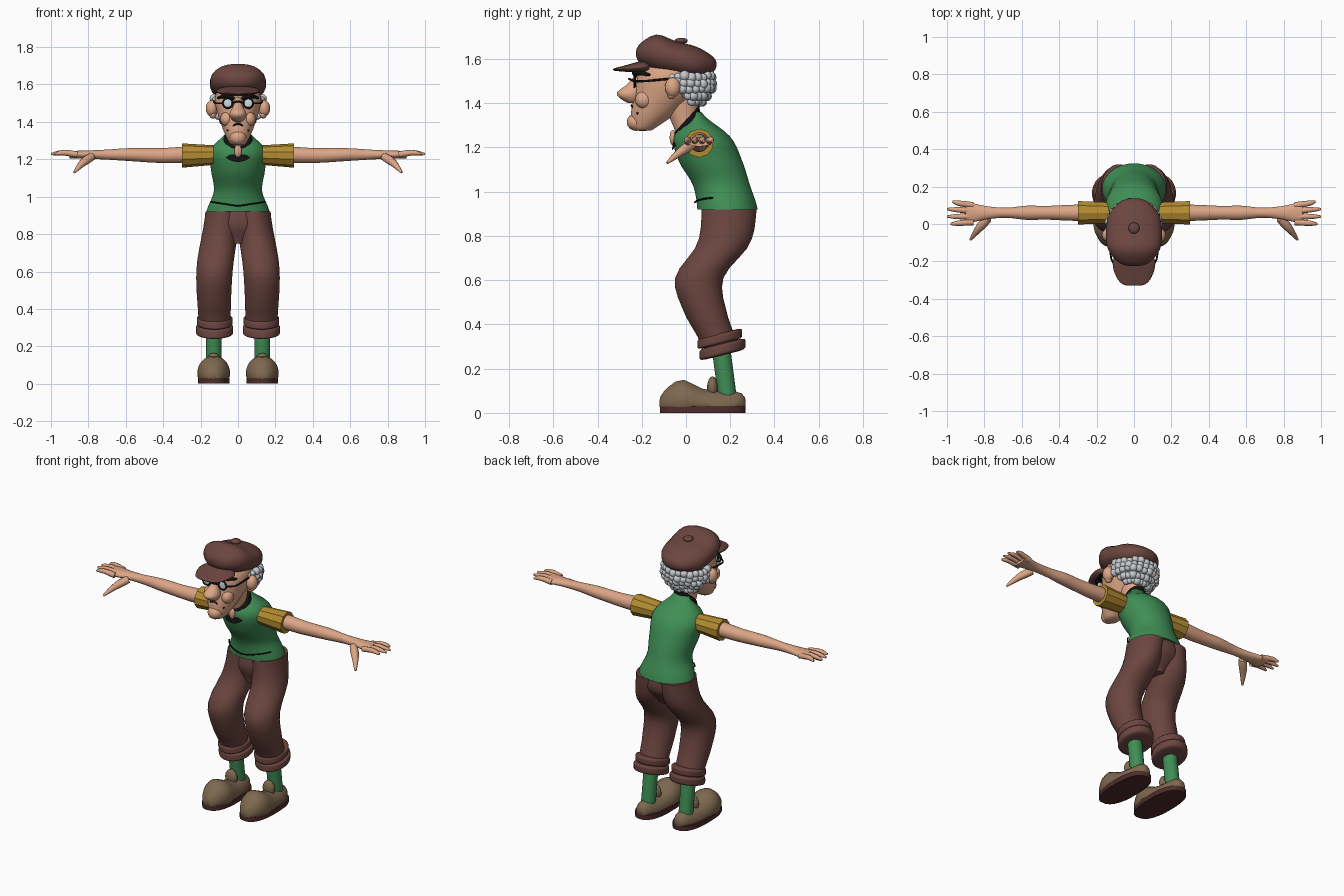
import bpy, bmesh, random
from math import sin, cos, pi, radians, copysign
from mathutils import Vector

random.seed(4)
cube = bpy.data.objects.get("Cube")
if cube:
    bpy.data.objects.remove(cube)


def material(name, red, green, blue):
    mat = bpy.data.materials.new(name)
    mat.use_nodes = True
    mat.diffuse_color = (red, green, blue, 1)
    shader = mat.node_tree.nodes["Principled BSDF"]
    shader.inputs["Base Color"].default_value = mat.diffuse_color
    shader.inputs["Roughness"].default_value = .8
    return mat


SKIN = material("skin", .72, .38, .24)
BROWN = material("brown cloth", .15, .06, .05)
GREEN = material("green knit", .05, .27, .09)
YELLOW = material("mustard cloth", .45, .26, .03)
LEATHER = material("tan leather", .21, .14, .08)
SOLE = material("dark sole", .08, .025, .025)
GREY = material("grey hair", .56, .59, .62)
BLACK = material("black", .006, .006, .006)
GLASS = material("pale glass", .62, .72, .76)


def spline(values, s):
    """Smooth value at s (0 to 1) through evenly spaced values."""
    if not isinstance(values, (list, tuple)):
        return values
    last = len(values) - 1
    i = min(int(s * last), last - 1)
    f = s * last - i
    before, a, b, after = (values[max(0, min(last, i + k))] for k in (-1, 0, 1, 2))
    start, end = (b - before) / 2, (after - a) / 2
    return a + f * (start + f * (3 * (b - a) - 2 * start - end + f * (2 * (a - b) + start + end)))


def finish(obj, mat, mirror=False, smooth=True):
    obj.data.materials.append(mat)
    if smooth and obj.type == 'MESH':
        bpy.ops.object.select_all(action='DESELECT')
        obj.select_set(True)
        bpy.context.view_layer.objects.active = obj
        bpy.ops.object.shade_smooth_by_angle(angle=radians(60))
    if mirror:
        obj.modifiers.new("Mirror", 'MIRROR')


def mesh_object(name, bm):
    bmesh.ops.recalc_face_normals(bm, faces=bm.faces[:])
    mesh = bpy.data.meshes.new(name)
    bm.to_mesh(mesh)
    bm.free()
    obj = bpy.data.objects.new(name, mesh)
    bpy.context.collection.objects.link(obj)
    return obj


def loft(name, mat, axis, span, width, low, high, centre=0, taper=0, steps=14,
         sides=24, power=1, tilt=0, floor=0, **options):
    """Skin elliptical sections along an axis; taper rounds off both ends."""
    bm = bmesh.new()
    loops = []
    for step in range(steps + 1):
        s = step / steps
        if taper:
            s = (1 - cos(pi * s)) / 2
        along = span[0] + (span[1] - span[0]) * s
        lo, hi = spline(low, s), spline(high, s)
        scale = max(.2, (1 - abs(2 * s - 1) ** taper) ** (1 / taper)) if taper else 1
        loop = []
        for i in range(sides):
            angle = 2 * pi * (i + .5) / sides
            u, v = (copysign(abs(f) ** power, f) * scale for f in (cos(angle), sin(angle)))
            across = spline(centre, s) + spline(width, s) * u
            rise = (hi - lo) / 2 * v
            depth = (lo + hi) / 2 + rise
            if axis == 'z':
                point = (across, depth, along + tilt * rise)
            elif axis == 'x':
                point = (along, across, depth)
            else:
                point = (across, along, max(depth, floor))
            loop.append(bm.verts.new(point))
        loops.append(loop)
    for a, b in zip(loops, loops[1:]):
        for i in range(sides):
            bm.faces.new((a[i - 1], a[i], b[i], b[i - 1]))
    bm.faces.new(loops[0])
    bm.faces.new(loops[-1])
    finish(mesh_object(name, bm), mat, **options)


def balls(name, mat, items, **options):
    """Ellipsoids, given as pairs of centre and radii, joined in one mesh."""
    bm = bmesh.new()
    for centre, radii in items:
        made = bmesh.ops.create_uvsphere(bm, u_segments=16, v_segments=8, radius=1)["verts"]
        bmesh.ops.scale(bm, vec=radii, verts=made)
        bmesh.ops.translate(bm, vec=centre, verts=made)
    finish(mesh_object(name, bm), mat, **options)


def tube(name, mat, points, radii, closed=False, steps=12, **options):
    """Round tube along a smooth path, with radii spread along it."""
    curve = bpy.data.curves.new(name, 'CURVE')
    curve.dimensions = '3D'
    curve.bevel_depth = 1
    curve.bevel_resolution = 2
    curve.use_fill_caps = True
    path = curve.splines.new('POLY')
    path.points.add(steps)
    path.use_cyclic_u = closed
    points = [Vector(p) for p in points]
    for i, point in enumerate(path.points):
        point.co = (*spline(points, i / steps), 1)
        point.radius = spline(radii, i / steps)
    obj = bpy.data.objects.new(name, curve)
    bpy.context.collection.objects.link(obj)
    finish(obj, mat, **options)


# Shoes and socks
loft("sole", SOLE, 'z', (0, .03), width=.085, low=-.12, high=.27, centre=.13,
     power=.8, steps=1, mirror=True)
loft("shoe", LEATHER, 'y', (-.12, .27), width=[.07, .09, .08, .07, .06], low=-.04,
     high=[.12, .155, .11, .1, .12], centre=.13, taper=3, floor=.026, mirror=True)
balls("shoe_tongue", LEATHER, [((.13, .12, .115), (.04, .025, .05))], mirror=True)
loft("sock", GREEN, 'z', (.07, .3), width=.042, low=[.145, .115], high=[.23, .2],
     centre=.13, steps=2, mirror=True)

# Trousers with rolled cuffs
loft("trouser_leg", BROWN, 'z', (.3, .92), width=[.085, .098, .095],
     low=[.07, -.01, -.05, .05, .07], high=[.235, .185, .17, .29, .32],
     centre=[.125, .125, .08], mirror=True)
loft("trouser_seat", BROWN, 'z', (.75, .95), width=[.05, .155, .15],
     low=[.1, .07, .08], high=[.24, .31, .31])
loft("lower_cuff", BROWN, 'z', (.26, .315), width=.1, low=.06, high=.27,
     centre=.125, taper=6, tilt=.25, mirror=True)
loft("upper_cuff", BROWN, 'z', (.31, .36), width=.096, low=.05, high=.255,
     centre=.125, taper=6, tilt=.25, mirror=True)

# Sweater and its hem crease
loft("sweater", GREEN, 'z', (.92, 1.36), width=[.17, .13, .145, .15, .05],
     low=[.05, .03, -.035, -.055, .02], high=[.325, .29, .255, .2, .07], steps=20)
crease = [radians(angle) for angle in range(-155, -20, 10)]
tube("hem_crease", BLACK, [(.16 * cos(a), .18 + .14 * sin(a), .95 + .025 * abs(cos(a)))
                           for a in crease], .004, steps=24)

# Neck and collar
loft("collar", BLACK, 'z', (1.26, 1.33), width=[.09, .07], low=[-.065, -.05],
     high=[.07, .06], tilt=1.1, steps=3)
loft("neck", SKIN, 'z', (1.24, 1.45), width=[.05, .065], low=[-.04, -.12], high=.055, steps=4)
balls("open_neck", SKIN, [((0, -.06, 1.245), (.02, .014, .035))])

# Sleeves, arms and hands
loft("sleeve", YELLOW, 'x', (.13, .3), width=[.058, .066], low=[1.17, 1.155],
     high=[1.275, 1.285], centre=.06, steps=1, sides=10, smooth=False, mirror=True)
loft("arm", SKIN, 'x', (.25, .9), width=[.045, .042, .037, .038, .027, .036, .058],
     low=[1.18, 1.18, 1.19, 1.2, 1.205], high=[1.27, 1.26, 1.26, 1.25, 1.245],
     centre=.06, steps=20, mirror=True)
for i, (finger, tip) in enumerate(zip(("index", "middle", "ring", "little"), (.98, 1, 1, .97))):
    root = .01 + .03 * i
    end = root + .01 * (i - 1)
    tube(finger + "_finger", SKIN, [(.86, root, 1.225), (.93, (root + end) / 2, 1.235), (tip, end, 1.228)],
         [.017, .016, .013, .006], mirror=True)
tube("thumb", SKIN, [(.78, .03, 1.215), (.83, -.025, 1.18), (.875, -.085, 1.13)],
     [.022, .024, .016, .006], mirror=True)

# Head and face
loft("head", SKIN, 'z', (1.275, 1.6), width=[.05, .08, .108, .125, .11],
     low=[-.25, -.25, -.235, -.22, -.19], high=[-.14, -.04, .04, .08, .08], taper=6, steps=18)
balls("chin", SKIN, [((0, -.225, 1.315), (.045, .043, .04))])
loft("nose", SKIN, 'z', (1.4, 1.53), width=[.035, .046, .025, .02],
     low=[-.28, -.315, -.265, -.235], high=-.2, taper=4)
balls("cheek", SKIN, [((.06, -.19, 1.415), (.035, .04, .04))], mirror=True)
balls("ear", SKIN, [((.14, -.06, 1.472), (.032, .036, .045)),
                    ((.135, -.065, 1.44), (.02, .022, .022))], mirror=True)
tube("mouth", BLACK, [(-.056, -.215, 1.352), (0, -.245, 1.39), (.056, -.215, 1.352)], .006)

# Brows and spectacles
tube("brow", BLACK, [(.02, -.23, 1.522), (.06, -.225, 1.54), (.108, -.165, 1.528)],
     [.008, .014, .006], mirror=True)
turns = [2 * pi * i / 16 for i in range(16)]
tube("lens_rim", BLACK, [(.055 + .026 * cos(a), -.232, 1.5 + .026 * sin(a)) for a in turns],
     .005, closed=True, steps=20, mirror=True)
balls("lens", GLASS, [((.055, -.232, 1.5), (.024, .004, .024))], mirror=True)
tube("spectacle_arm", BLACK, [(.08, -.232, 1.5), (.12, -.19, 1.5), (.13, -.08, 1.51)], .005, mirror=True)
tube("spectacle_bridge", BLACK, [(-.03, -.234, 1.5), (0, -.257, 1.51), (.03, -.234, 1.5)], .005)

# Curly hair wrapped round the back of the head
curls = [((0, .01, 1.48), (.118, .1, .075))]
for row in range(5):
    start = spline([-48, -20, -8, 5, 20], row / 4)
    reach = spline([.13, .13, .085], row / 4)
    for k in range(int((180 - 2 * start) / 15) + 1):
        angle = radians(start + 15 * k)
        size = random.uniform(.018, .025)
        height = 1.52 - .028 * row + random.uniform(-.006, .006)
        curls.append(((reach * cos(angle), reach * .88 * sin(angle), height), (size, size, size)))
balls("curly_hair", GREY, curls)

# Flat cap
loft("cap", BROWN, 'y', (-.225, .137), width=[.12, .147, .15, .143, .11],
     low=[1.56, 1.535, 1.52, 1.505, 1.52], high=[1.69, 1.715, 1.68, 1.66, 1.63],
     taper=3, power=.9, steps=18)
loft("cap_peak", BROWN, 'y', (-.33, -.16), width=[.08, .11, .12],
     low=[1.545, 1.535], high=[1.56, 1.6], taper=4)
balls("cap_button", BROWN, [((0, -.022, 1.682), (.03, .03, .014))])
